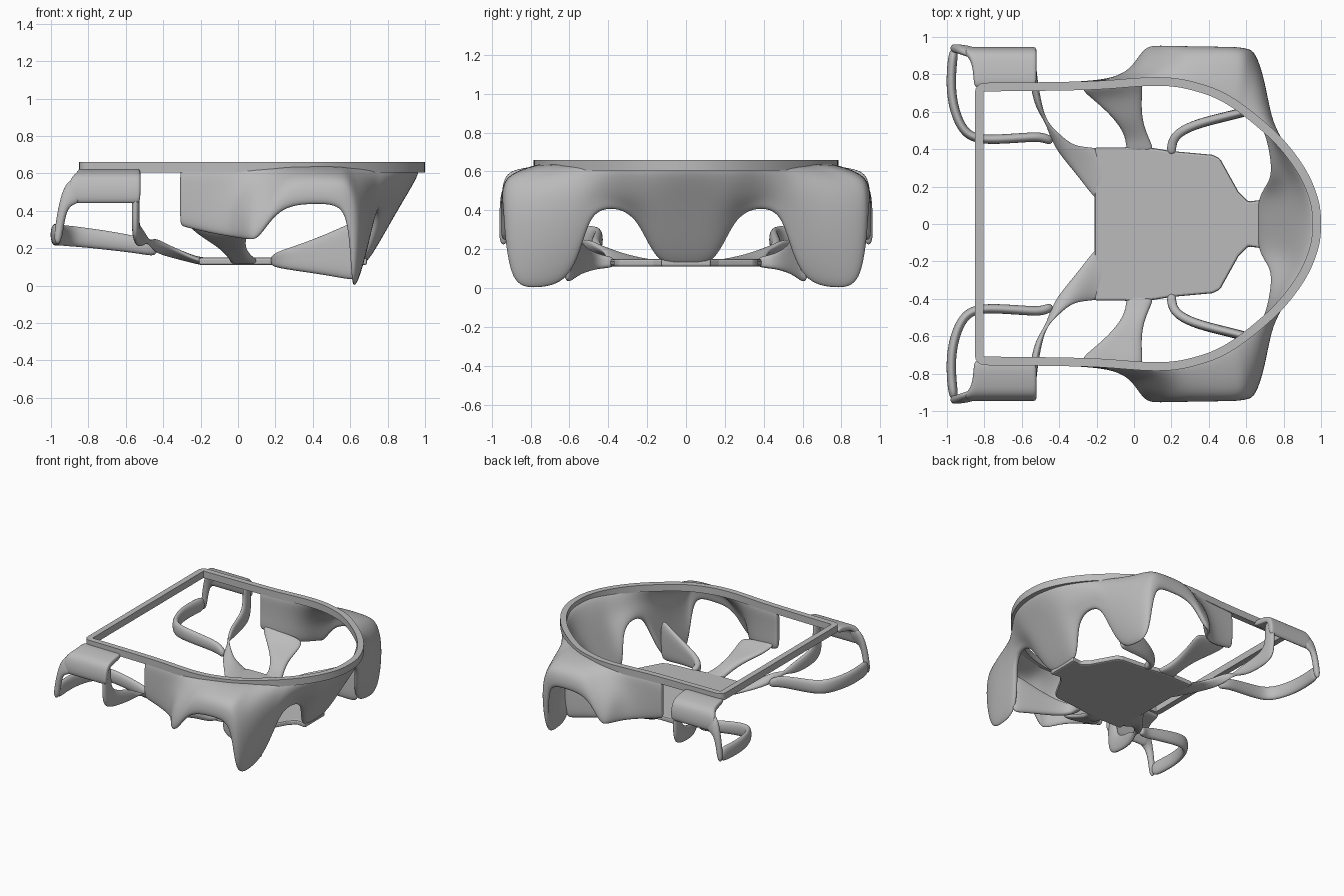
import bpy, bmesh, math
from mathutils import Vector

grey = bpy.data.materials.new("plain_grey")
grey.diffuse_color = (0.5, 0.5, 0.5, 1)


def finish(bm, name):
    bmesh.ops.recalc_face_normals(bm, faces=bm.faces)
    me = bpy.data.meshes.new(name)
    bm.to_mesh(me)
    bm.free()
    ob = bpy.data.objects.new(name, me)
    bpy.context.collection.objects.link(ob)
    me.materials.append(grey)
    return ob


def mirror(ob):
    m = ob.modifiers.new("mirror", "MIRROR")
    m.use_axis = (False, True, False)
    m.use_clip = True
    m.merge_threshold = 0.002


def sheet(name, rows, thick=0.055):
    """Smooth thick sheet through rows of points, mirrored across y."""
    bm = bmesh.new()
    grid = [[bm.verts.new(p) for p in r] for r in rows]
    for a, b in zip(grid, grid[1:]):
        for i in range(len(a) - 1):
            bm.faces.new((a[i], a[i + 1], b[i + 1], b[i]))
    ob = finish(bm, name)
    mirror(ob)
    s = ob.modifiers.new("thickness", "SOLIDIFY")
    s.thickness, s.offset = thick, 0
    s.use_even_offset = False
    d = ob.modifiers.new("smooth", "SUBSURF")
    d.levels = d.render_levels = 3
    ob.data.shade_smooth()
    return ob


def spline(pts, n=6):
    """Catmull-Rom through 2D points."""
    v = [Vector(p) for p in pts]
    v = [v[0] * 2 - v[1]] + v + [v[-1] * 2 - v[-2]]
    out = []
    for i in range(1, len(v) - 2):
        a, b, c, d = v[i - 1:i + 3]
        for k in range(n):
            t = k / n
            out.append(0.5 * (2 * b + (c - a) * t + (2 * a - 5 * b + 4 * c - d) * t * t
                              + (3 * b - a - 3 * c + d) * t ** 3))
    return out + [v[-2]]


# Top rim: flat ring with a round nose and a square back
nose = [(.90, .32), (.75, .50), (.52, .68), (.32, .76), (.12, .785), (-.2, .765), (-.5, .758), (-.80, .755)]
full = [(x, -y) for x, y in reversed(nose)] + [(.98, -.15), (1.0, 0), (.98, .15)] + nose
path = spline(full)
for k in range(1, 5):
    a = k * math.pi / 8
    path.append(Vector((-.80 - .05 * math.sin(a), .705 + .05 * math.cos(a))))
path += [Vector((p.x, -p.y)) for p in reversed(path[-4:])]
bm = bmesh.new()
loops = []
n = len(path)
for i, p in enumerate(path):
    t = (path[(i + 1) % n] - path[i - 1]).normalized()
    q = p + Vector((-t.y, t.x)) * 0.046
    loops.append([bm.verts.new((c.x, c.y, z)) for c, z in ((p, .605), (p, .66), (q, .66), (q, .605))])
for i in range(n):
    a, b = loops[i], loops[(i + 1) % n]
    for k in range(4):
        bm.faces.new((a[k], a[(k + 1) % 4], b[(k + 1) % 4], b[k]))
rim = finish(bm, "top_rim")
bpy.context.view_layer.objects.active = rim
rim.select_set(True)
bpy.ops.object.shade_smooth_by_angle(angle=math.radians(35))

# Body shell: side wall flaring into the front wheel arch, then around the nose
side_wall = [
    [(-.31, .735, .63), (-.31, .74, .53), (-.31, .74, .42), (-.31, .735, .32)],
    [(-.29, .735, .63), (-.29, .74, .53), (-.29, .74, .42), (-.29, .735, .31)],
    [(-.14, .745, .63), (-.14, .75, .53), (-.12, .755, .40), (-.12, .755, .27)],
    [(.00, .755, .63), (.00, .77, .53), (.00, .80, .40), (.00, .82, .25)],
    [(.10, .76, .63), (.09, .81, .54), (.06, .90, .40), (.06, .94, .24)],
    [(.20, .75, .63), (.20, .85, .55), (.16, .92, .42), (.11, .945, .24)],
    [(.28, .735, .63), (.27, .88, .58), (.25, .93, .52), (.22, .935, .425)],
    [(.42, .69, .63), (.42, .88, .585), (.42, .925, .53), (.42, .93, .435)],
    [(.52, .64, .63), (.54, .88, .58), (.54, .925, .53), (.54, .93, .43)],
    [(.55, .61, .63), (.59, .88, .57), (.60, .92, .50), (.59, .92, .34)],
]
front_wall = [
    [(.58, .59, .63), (.63, .87, .54), (.64, .92, .30), (.615, .91, .0)],
    [(.63, .56, .63), (.68, .77, .52), (.68, .78, .25), (.62, .77, -.015)],
    [(.69, .52, .63), (.71, .65, .49), (.69, .62, .25), (.62, .60, .02)],
    [(.73, .48, .63), (.72, .57, .47), (.71, .55, .37), (.68, .525, .25)],
    [(.79, .42, .63), (.75, .48, .51), (.73, .48, .45), (.72, .48, .395)],
    [(.86, .34, .63), (.79, .37, .51), (.76, .36, .46), (.74, .36, .42)],
    [(.92, .24, .63), (.86, .23, .48), (.79, .24, .42), (.74, .24, .36)],
    [(.955, .12, .63), (.86, .13, .46), (.77, .155, .30), (.66, .155, .11)],
    [(.97, 0, .63), (.86, 0, .46), (.77, 0, .30), (.66, 0, .11)],
]
sheet("body_shell", side_wall + front_wall, .045)

# Floor plate
half = [(.69, .13), (.61, .12), (.56, .17), (.46, .35), (.42, .37), (.2, .39), (.11, .405),
        (-.02, .415), (-.05, .41), (-.21, .41), (-.21, .14)]
bm = bmesh.new()
f = bm.faces.new([bm.verts.new((x, y, .11)) for x, y in half] +
                 [bm.verts.new((x, -y, .11)) for x, y in reversed(half)])
ext = bmesh.ops.extrude_face_region(bm, geom=[f])
for v in ext["geom"]:
    if isinstance(v, bmesh.types.BMVert):
        v.co.z = .15
floor = finish(bm, "floor_plate")
b = floor.modifiers.new("soft_edge", "BEVEL")
b.width, b.segments = .012, 2

# Sloping strut from side wall to floor
sheet("side_strut", [
    [(-.31, .735, .37), (-.13, .75, .33), (.05, .79, .30)],
    [(-.24, .68, .29), (-.10, .70, .26), (.05, .71, .25)],
    [(-.11, .57, .22), (-.03, .57, .21), (.04, .57, .20)],
    [(-.04, .46, .14), (.02, .46, .14), (.08, .46, .14)],
    [(-.05, .38, .13), (.03, .38, .13), (.12, .38, .13)]], .045)

# Brace from floor to the front leg, growing taller forward
brace = [(.20, .37, .105, .16), (.20, .43, .10, .17), (.23, .485, .09, .19), (.32, .53, .075, .22),
         (.45, .565, .055, .27), (.58, .595, .03, .33), (.65, .62, .02, .36)]
sheet("front_brace", [[(x, y, lo), (x, y, (lo + hi) / 2), (x, y, hi)] for x, y, lo, hi in brace], .05)

# Rear arch: roof and outer skirt
sheet("rear_arch", [
    [(x, .725, .61), (x, .86, .59), (x - s, .92, .57), (x - s, .93, .435)]
    for x, s in ((-.52, 0), (-.545, 0), (-.70, 0), (-.83, .03), (-.86, .05))], .05)

# Rear arch back leg
sheet("rear_leg", [
    [(-.83, .88, .59), (-.84, .935, .44)],
    [(-.92, .915, .57), (-.875, .94, .43)],
    [(-.955, .925, .46), (-.91, .945, .41)],
    [(-.975, .93, .34), (-.93, .945, .33)],
    [(-.99, .935, .22), (-.945, .945, .21)]], .05)

# Rear arch front leg, turning inward as an arm down to the floor
sheet("rear_arm", [
    [(-.545, .84, .59), (-.545, .945, .57)],
    [(-.545, .85, .45), (-.55, .945, .40)],
    [(-.545, .83, .37), (-.55, .94, .24)],
    [(-.535, .75, .33), (-.54, .80, .21)],
    [(-.51, .62, .30), (-.515, .63, .20)],
    [(-.46, .50, .19), (-.45, .53, .26)],
    [(-.42, .40, .17), (-.38, .465, .22)],
    [(-.35, .31, .155), (-.33, .43, .195)],
    [(-.27, .21, .14), (-.27, .42, .16)],
    [(-.20, .11, .13), (-.20, .42, .13)],
    [(-.15, .11, .13), (-.15, .40, .13)]], .045)

# Rear hoop: upright band looping inward from the back leg
hoop = [(-.96, .945, .21, .335), (-.975, .85, .21, .335), (-.98, .70, .21, .335), (-.95, .57, .21, .33),
        (-.90, .48, .205, .325), (-.82, .45, .20, .315), (-.68, .455, .185, .295), (-.55, .465, .17, .27),
        (-.49, .465, .16, .25), (-.43, .44, .155, .22)]
sheet("rear_hoop", [[(x, y, lo), (x, y, hi)] for x, y, lo, hi in hoop])
